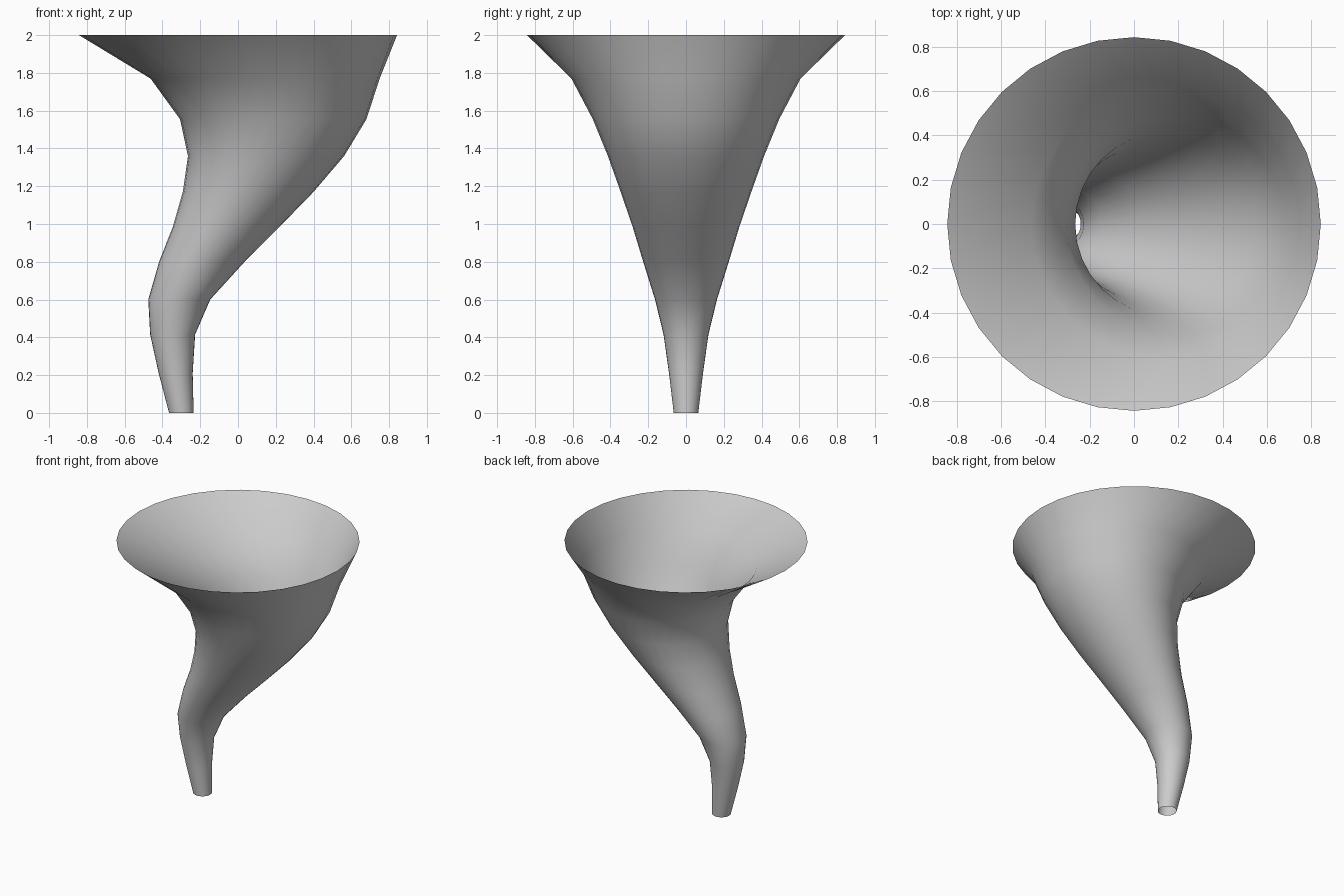
import bpy, bmesh
from math import cos, sin, tau

if "Cube" in bpy.data.objects:
    bpy.data.objects.remove(bpy.data.objects["Cube"])

SIDES = 32
# Funnel profile: height, left edge x, right edge x of each round ring
RINGS = [
    (0.00, -0.365, -0.235),
    (0.21, -0.420, -0.240),
    (0.415, -0.465, -0.227),
    (0.60, -0.475, -0.147),
    (0.80, -0.418, 0.035),
    (0.985, -0.345, 0.220),
    (1.17, -0.292, 0.400),
    (1.36, -0.265, 0.562),
    (1.555, -0.307, 0.680),
    (1.77, -0.463, 0.750),
    (2.00, -0.842, 0.842),
]

# Open twisting funnel skinned over the horizontal rings
bm = bmesh.new()
loops = []
for z, left, right in RINGS:
    cx, r = (left + right) / 2, (right - left) / 2
    loops.append([bm.verts.new((cx + r * cos(tau * i / SIDES), r * sin(tau * i / SIDES), z))
                  for i in range(SIDES)])
for low, high in zip(loops, loops[1:]):
    for i in range(SIDES):
        j = (i + 1) % SIDES
        bm.faces.new((low[i], low[j], high[j], high[i])).smooth = True

mesh = bpy.data.meshes.new("tornado_funnel")
bm.to_mesh(mesh)
bm.free()
funnel = bpy.data.objects.new("tornado_funnel", mesh)
bpy.context.collection.objects.link(funnel)
